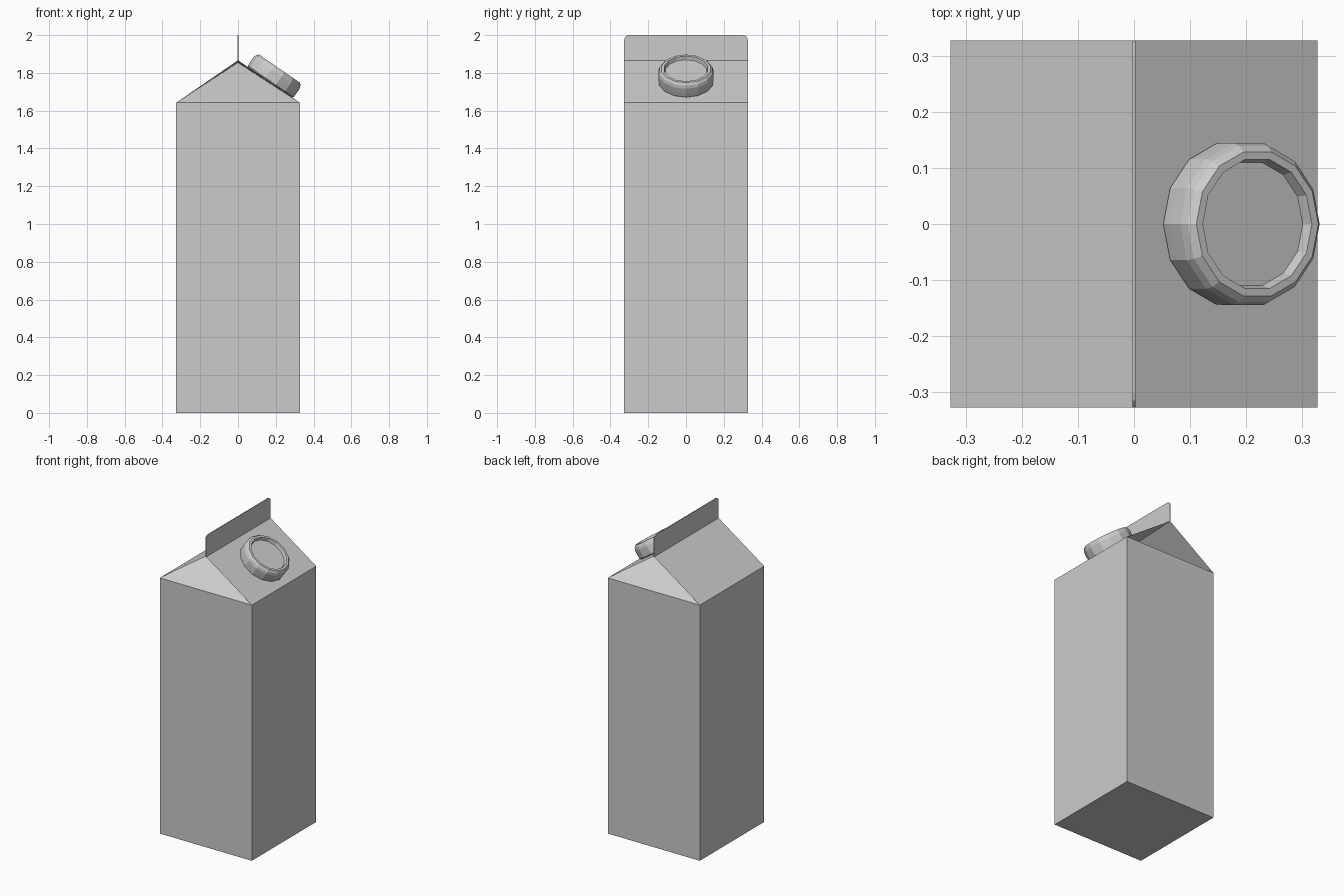
import bpy, bmesh, math
from mathutils import Matrix, Vector

cube = bpy.data.objects.get("Cube")
if cube:
    bpy.data.objects.remove(cube, do_unlink=True)

GREY = (0.6, 0.6, 0.6, 1)
mat = bpy.data.materials.new("plain grey")
mat.use_nodes = True
mat.diffuse_color = GREY
mat.node_tree.nodes["Principled BSDF"].inputs["Base Color"].default_value = GREY

HALF, EAVE, RIDGE, TOP = 0.327, 1.642, 1.867, 2.0
FOLD_DEPTH = 0.3


def finish(name, bm):
    bmesh.ops.recalc_face_normals(bm, faces=bm.faces)
    mesh = bpy.data.meshes.new(name)
    bm.to_mesh(mesh)
    bm.free()
    mesh.materials.append(mat)
    obj = bpy.data.objects.new(name, mesh)
    bpy.context.collection.objects.link(obj)
    return obj


# Carton body: square tube, pitched roof and gable ends folded inward
bm = bmesh.new()
corners = [(-1, -1), (1, -1), (1, 1), (-1, 1)]
base = [bm.verts.new((x * HALF, y * HALF, 0)) for x, y in corners]
eave = [bm.verts.new((x * HALF, y * HALF, EAVE)) for x, y in corners]
front, back = [bm.verts.new((0, s * HALF, RIDGE)) for s in (-1, 1)]
bm.faces.new(base)
for i in range(4):
    j = (i + 1) % 4
    bm.faces.new((base[i], base[j], eave[j], eave[i]))
bm.faces.new((eave[1], eave[2], back, front))
bm.faces.new((eave[3], eave[0], front, back))
for s, a, b, tip in ((-1, eave[0], eave[1], front), (1, eave[2], eave[3], back)):
    apex = bm.verts.new((0, s * (HALF - FOLD_DEPTH), RIDGE - 0.013))
    bm.faces.new((a, b, apex))
    bm.faces.new((a, apex, tip))
    bm.faces.new((b, tip, apex))
finish("carton_body", bm)

# Sealed top fin: thin plate with rounded upper corners
bm = bmesh.new()
R = 0.025
outline = [(-HALF, RIDGE - 0.003), (HALF, RIDGE - 0.003)]
for s, start in ((1, 0), (-1, 90)):
    for k in range(4):
        a = math.radians(start + 30 * k)
        outline.append((s * (HALF - R) + R * math.cos(a), TOP - R + R * math.sin(a)))
plate = bm.faces.new([bm.verts.new((-0.003, y, z)) for y, z in outline])
side = bmesh.ops.extrude_face_region(bm, geom=[plate])
moved = [v for v in side["geom"] if isinstance(v, bmesh.types.BMVert)]
bmesh.ops.translate(bm, verts=moved, vec=(0.006, 0, 0))
finish("top_fin", bm)

# Screw cap: fourteen-sided lathe with raised rim and sunken disc
SIDES = 14
profile = [(0.140, 0), (0.147, 0.006), (0.148, 0.03), (0.148, 0.06),
           (0.143, 0.076), (0.132, 0.088), (0.118, 0.088), (0.112, 0.068)]
bm = bmesh.new()
rings = []
for r, h in profile:
    angles = [2 * math.pi * k / SIDES for k in range(SIDES)]
    rings.append([bm.verts.new((r * math.cos(a), r * math.sin(a), h)) for a in angles])
for low, high in zip(rings, rings[1:]):
    for k in range(SIDES):
        n = (k + 1) % SIDES
        bm.faces.new((low[k], low[n], high[n], high[k]))
bm.faces.new(rings[0])
bm.faces.new(rings[-1])
pitch = math.atan2(RIDGE - EAVE, HALF)
cap_x = 0.17
seat = Vector((cap_x, 0, RIDGE - cap_x * math.tan(pitch)))
bm.transform(Matrix.Translation(seat) @ Matrix.Rotation(pitch, 4, 'Y'))
finish("screw_cap", bm)
